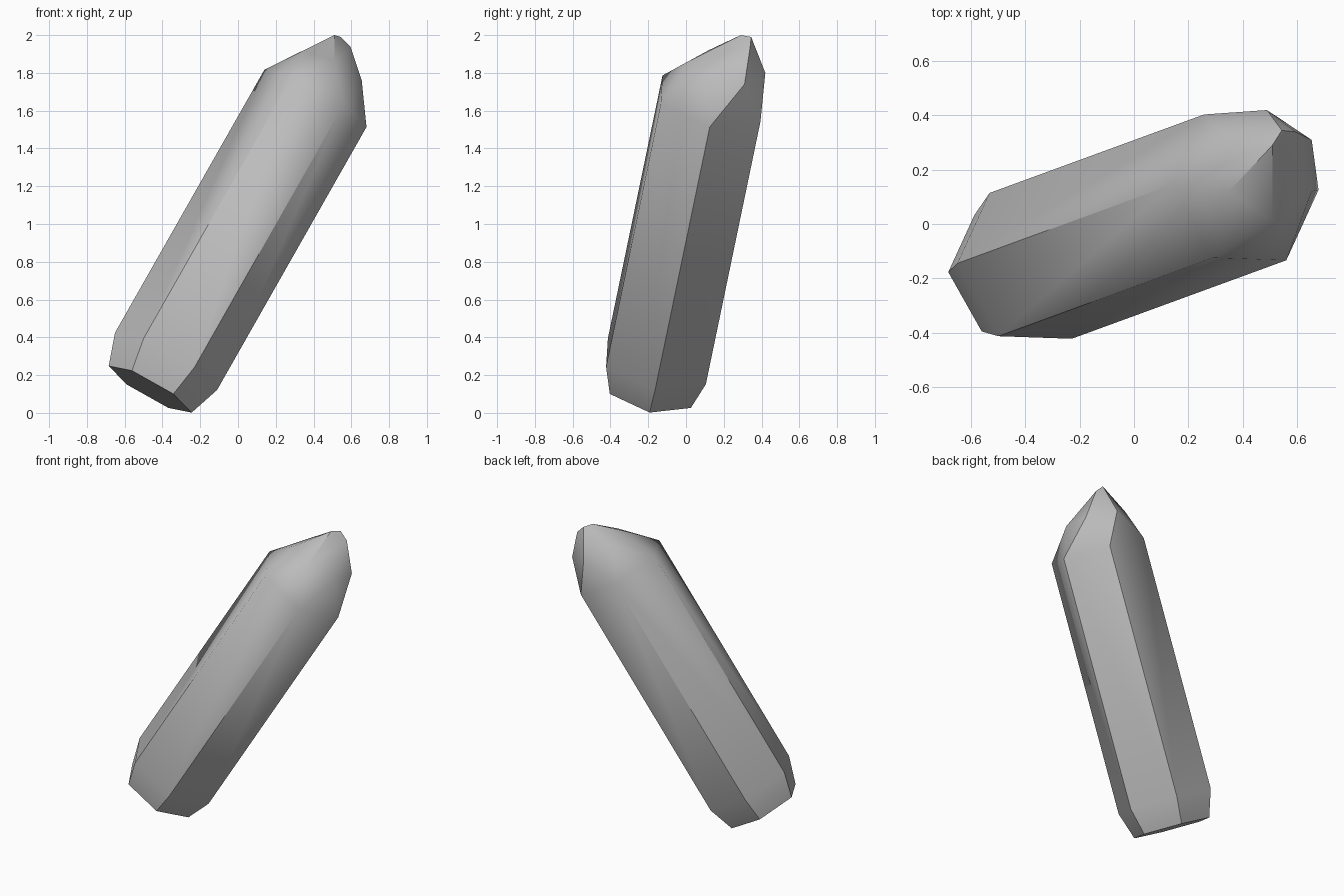
import bpy
import bmesh
import math
from mathutils import Vector

cube = bpy.data.objects.get("Cube")
if cube:
    bpy.data.objects.remove(cube, do_unlink=True)

# One plain grey stone material
stone = bpy.data.materials.new("grey_stone")
stone.use_nodes = True
grey = (0.5, 0.5, 0.5, 1.0)
stone.diffuse_color = grey
stone.node_tree.nodes["Principled BSDF"].inputs["Base Color"].default_value = grey

# Frame of the leaning shaft
foot = Vector((-0.465, -0.185, 0.125))
head = Vector((0.41, 0.135, 1.665))
axis = (head - foot).normalized()
side = Vector((-0.27, 0.01, 0.155))
side = (side - axis * side.dot(axis)).normalized()
across = axis.cross(side)


def hexagon(centre, radius):
    """Six corners around the shaft axis."""
    angles = [math.radians(60 * i) for i in range(6)]
    return [centre + radius * (math.cos(a) * side + math.sin(a) * across)
            for a in angles]


# Hexagonal shaft with a tapered foot
points = hexagon(foot, 0.252)
points += hexagon(foot + axis * 0.173, 0.31)
points += hexagon(head, 0.31)

# Shoulder facets of the point, one above each shaft face
points += [Vector(p) for p in (
    (0.35, 0.12, 1.92), (0.51, 0.01, 1.86), (0.655, 0.12, 1.76),
    (0.655, 0.31, 1.74), (0.49, 0.42, 1.80), (0.34, 0.315, 1.90))]

# Off-centre chisel tip
points += [Vector(p) for p in (
    (0.51, 0.29, 2.0), (0.545, 0.345, 1.99), (0.595, 0.34, 1.94))]

# Wrap the corners in flat facets
bm = bmesh.new()
for p in points:
    bm.verts.new(p)
hull = bmesh.ops.convex_hull(bm, input=bm.verts[:])
loose = [v for v in bm.verts if not v.link_faces]
bmesh.ops.delete(bm, geom=loose, context='VERTS')
bmesh.ops.dissolve_limit(bm, angle_limit=math.radians(1.5),
                         verts=bm.verts[:], edges=bm.edges[:])
bmesh.ops.recalc_face_normals(bm, faces=bm.faces[:])

mesh = bpy.data.meshes.new("crystal_shard")
bm.to_mesh(mesh)
bm.free()
mesh.materials.append(stone)
crystal = bpy.data.objects.new("crystal_shard", mesh)
bpy.context.collection.objects.link(crystal)

# Soft tip and foot, crisp shaft edges
bpy.ops.object.select_all(action='DESELECT')
crystal.select_set(True)
bpy.context.view_layer.objects.active = crystal
bpy.ops.object.shade_smooth_by_angle(angle=math.radians(35))
